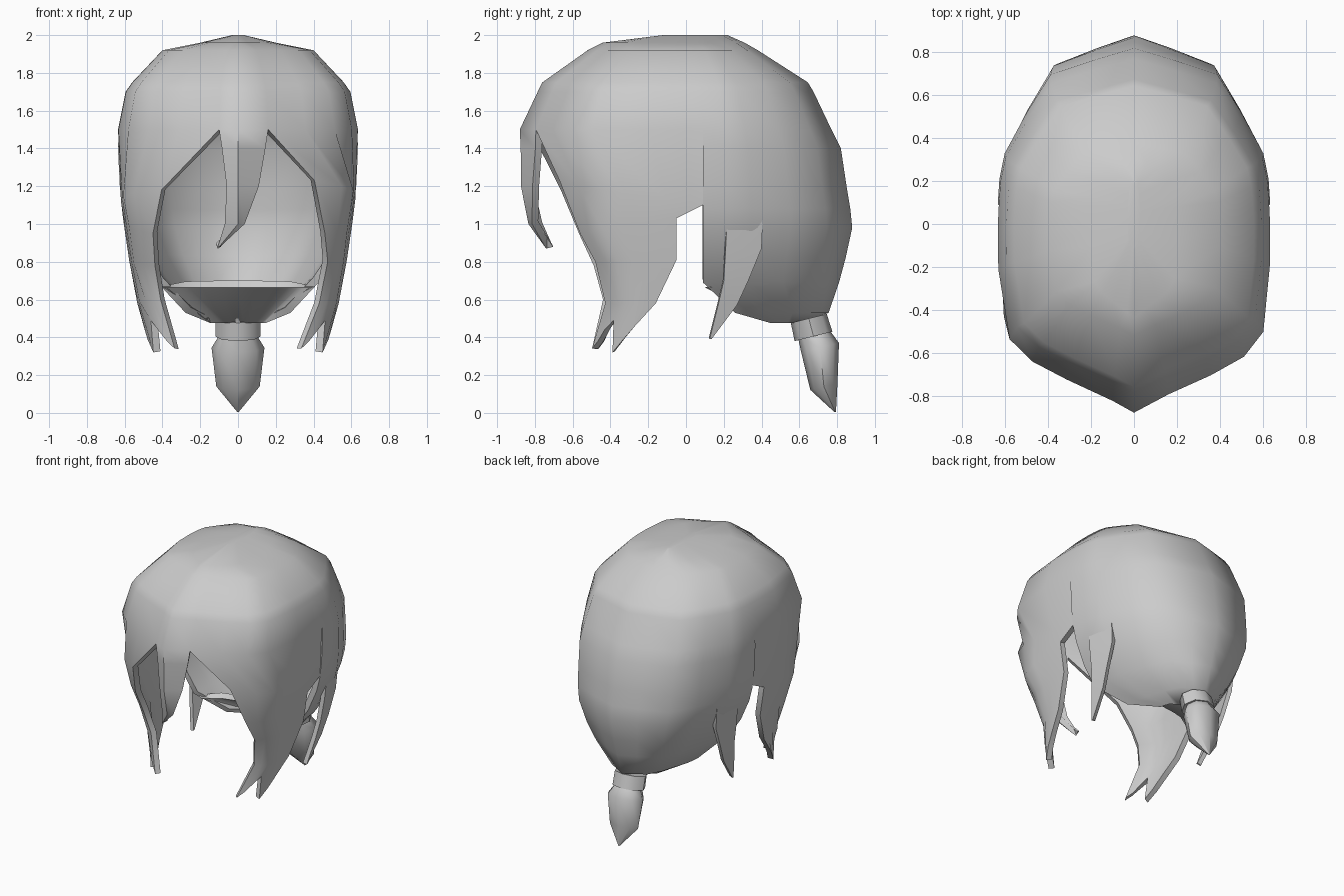
import bpy, bmesh
from math import sin, cos, atan2, pi

if "Cube" in bpy.data.objects:
    bpy.data.objects.remove(bpy.data.objects["Cube"])

# Hair silhouette by height: z, half width, front reach, back reach
PROFILE = [(2.0, .03, .12, .22), (1.96, .2, .44, .31), (1.92, .40, .52, .38), (1.75, .56, .76, .645),
           (1.7, .595, .785, .675), (1.5, .635, .88, .77), (1.4, .64, .875, .82), (1.2, .63, .865, .85),
           (1.0, .605, .81, .88), (.8, .575, .69, .84), (.65, .55, .61, .80), (.5, .52, .60, .72),
           (.3, .47, .68, .6)]
# Plan outline of one half, front to back, in units of half width and reach
SHAPE = [(0, -1), (.2, -.92), (.6, -.79), (.84, -.69), (.97, -.55), (1, -.2), (1, 0),
         (.985, .24), (.93, .45), (.6, .86), (0, 1)]
OUTLINE = [(atan2(x, -y), x, y) for x, y in SHAPE]


def lookup(table, col, v):
    """Interpolate the whole row of a table where its column equals v."""
    for a, b in zip(table, table[1:]):
        if min(a[col], b[col]) - 1e-6 <= v <= max(a[col], b[col]) + 1e-6 and a[col] != b[col]:
            k = (v - a[col]) / (b[col] - a[col])
            return [p + (q - p) * k for p, q in zip(a, b)]
    return table[-1]


def oval(t, z, w, f, b):
    t = (t + pi) % (2 * pi) - pi
    _, x, y = lookup(OUTLINE, 0, abs(t))
    return (w * x * (1 if t > 0 else -1), y * (f if y < 0 else b), z)


def surf(t, z):
    return oval(t, z, *lookup(PROFILE, 0, z)[1:])


def angle_x(x, z):
    t = lookup(OUTLINE[:6], 1, abs(x) / lookup(PROFILE, 0, z)[1])[0]
    return t if x > 0 else -t


def angle_y(y, z):
    _, w, f, b = lookup(PROFILE, 0, z)
    return lookup(OUTLINE, 2, y / (f if y < 0 else b))[0]


def skin(bm, rows, closed=False):
    """Skin rows of points with quads."""
    grid = [[bm.verts.new(p) for p in row] for row in rows]
    n = len(rows[0])
    for a, b in zip(grid, grid[1:]):
        for j in range(n if closed else n - 1):
            k = (j + 1) % n
            bm.faces.new((a[j], b[j], b[k], a[k]))
    return grid


def finish(name, bm, thickness=0):
    """Weld, thicken inward and shade."""
    bmesh.ops.remove_doubles(bm, verts=bm.verts, dist=.001)
    me = bpy.data.meshes.new(name)
    bm.to_mesh(me)
    bm.free()
    ob = bpy.data.objects.new(name, me)
    bpy.context.collection.objects.link(ob)
    bpy.ops.object.select_all(action='DESELECT')
    bpy.context.view_layer.objects.active = ob
    ob.select_set(True)
    if thickness:
        m = ob.modifiers.new("thickness", 'SOLIDIFY')
        m.thickness, m.offset = thickness, -1
        bpy.ops.object.modifier_apply(modifier=m.name)
    bpy.ops.object.shade_smooth_by_angle(angle=.9)


shell = bmesh.new()
turn = []   # angles shared by every part along the fringe line

# Centre fringe lock: z, left x, right x, forward push
FRINGE = [(1.5, -.1, .16, 1), (1.4, -.085, .145, 1), (1.2, -.06, .11, 1.01), (1.0, -.07, .035, 1.03),
          (.87, -.11, -.105, 1.09)]
rows = []
for z, a, b, push in FRINGE:
    ta, tb = angle_x(a, z), angle_x(b, z)
    ts = (ta, 0 if tb > 0 else (ta + tb) / 2, tb)
    rows.append([(x, y * push, h) for x, y, h in (surf(t, z) for t in ts)])
    turn = turn or list(ts)
skin(shell, rows)

# Side locks: front edges as (x, z), shared back edge as (y, z), forked tips
BACK = [(.09, 1.5), (.09, 1.1), (-.05, 1.03), (-.05, .81), (-.16, .58)]
RIGHT = [(.16, 1.5), (.405, 1.23), (.46, .95), (.475, .8), (.43, .58)]
LEFT = [(.1, 1.5), (.405, 1.18), (.45, .95), (.44, .78), (.41, .6)]
TIPS = [.34, .38, .44, .49, .32, .39, .46]
CORNERS = (0, .24, .41, .535, .77, .92, 1)
EVEN = [j / 6 for j in range(7)]
for front, s in ((RIGHT, 1), (LEFT, -1)):
    rows = []
    for i, ((x, zf), (y, zb)) in enumerate(zip(front, BACK)):
        ta, tb = angle_x(x, zf), angle_y(y, zb)
        ks = CORNERS if i < 2 else EVEN
        ts = [s * (ta + (tb - ta) * k) for k in ks]
        rows.append([surf(t, zf + (zb - zf) * k) for t, k in zip(ts, ks)])
        if i == 0:
            turn += ts
    ta, tb = angle_x(.335, .34), angle_y(-.27, .46)
    rows.append([surf(s * (ta + (tb - ta) * k), z) for k, z in zip(EVEN, TIPS)])
    skin(shell, [r[::s] for r in rows])

# Back hair with a curl under the nape: z, half width, back reach, front limit y
BACKHAIR = [(1.5, .635, .77, .09), (1.4, .64, .82, .09), (1.2, .63, .85, .09), (1.08, .615, .87, .09),
            (.98, .59, .88, .09), (.82, .52, .845, .09), (.69, .43, .81, .09), (.53, .29, .755, .26),
            (.475, .21, .6, .45), (.665, .41, .22, .10)]
HALF = (0, .1, .2, .39, .575, .8)
SPREAD = [k / 2 for k in HALF] + [.5] + [1 - k / 2 for k in HALF[::-1]]
rows = []
for i, (z, w, b, y0) in enumerate(BACKHAIR):
    t0 = lookup(OUTLINE, 2, y0 / b)[0]
    ts = [t0 + (2 * pi - 2 * t0) * k for k in SPREAD]
    rows.append([oval(t, z, w, b, b) for t in ts])
    if i == 0:
        turn += ts
skin(shell, rows)

# Crown, full rings welded to the parts above at the fringe line
turn = sorted(t % (2 * pi) for t in turn)
turn = [t for t, u in zip(turn, turn[1:] + [9]) if u - t > .001]
rings = [[(0, .05, 2.0)] * len(turn)]
for z in (2.0, 1.96, 1.92, 1.75, 1.7, 1.5):
    rings.append([surf(t, z) for t in turn])
grid = skin(shell, rings[1:], closed=True)
shell.faces.new(grid[0])
finish("hair_shell", shell, .04)

# Loose strands behind the ears: z, front y, back y (top tucked under the surface)
STRAND = [(1.1, .22, .41), (.87, .21, .40), (.7, .2, .33), (.57, .17, .27), (.39, .125, .135)]
for name, s in (("strand_right", 1), ("strand_left", -1)):
    rows = []
    for i, (z, a, b) in enumerate(STRAND):
        ta, tb = angle_y(a, z), angle_y(b, z)
        pts = [surf(s * (ta + (tb - ta) * j / 2), z) for j in range(3)][::s]
        rows.append([(x * (.97 if i == 0 else .985), y, h) for x, y, h in pts])
    bm = bmesh.new()
    skin(bm, rows)
    finish(name, bm, .03)


# Hair band and tail, tilted rings: y, z, x radius, y radius
def tail(name, specs, n=8):
    rows = [[(rx * sin(2 * pi * j / n), y - ry * cos(2 * pi * j / n), z - .25 * ry * cos(2 * pi * j / n))
             for j in range(n)] for y, z, rx, ry in specs]
    bm = bmesh.new()
    grid = skin(bm, rows, closed=True)
    bm.faces.new(grid[0])
    bm.faces.new(grid[-1][::-1])
    finish(name, bm)


tail("hair_band", [(.65, .50, .12, .095), (.675, .405, .12, .1)])
tail("hair_tail", [(.68, .41, .10, .085), (.71, .345, .14, .1), (.73, .14, .115, .072), (.79, .005, .004, .004)])
